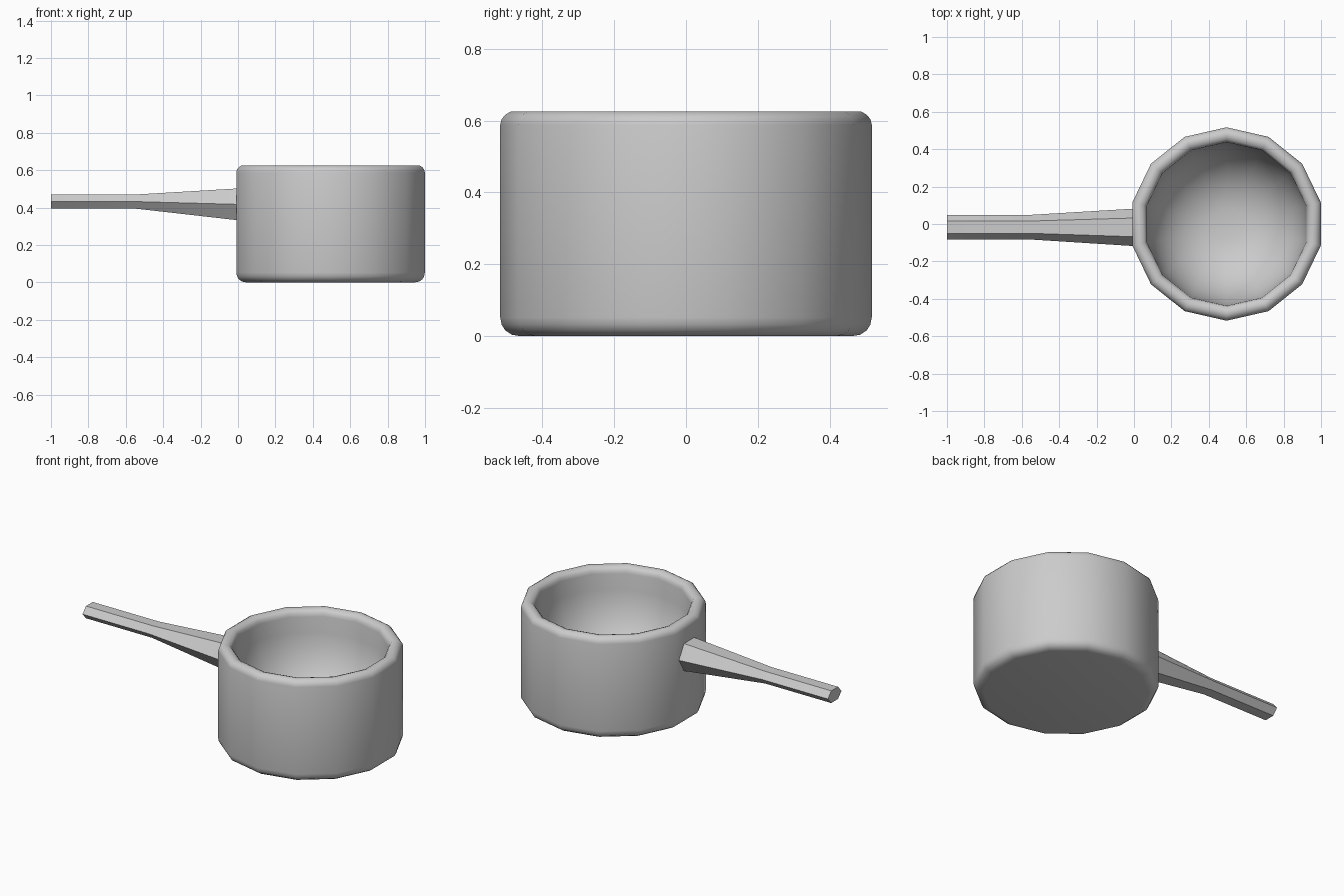
import bpy, bmesh, math
from mathutils import Vector

if "Cube" in bpy.data.objects:
    bpy.data.objects.remove(bpy.data.objects["Cube"])


def make_object(name, rings, caps):
    """Skin a list of equal-length point rings into a smooth-shaded object."""
    bm = bmesh.new()
    loops = [[bm.verts.new(p) for p in ring] for ring in rings]
    n = len(loops[0])
    for a, b in zip(loops, loops[1:]):
        for i in range(n):
            j = (i + 1) % n
            bm.faces.new((a[i], a[j], b[j], b[i]))
    if caps:
        bm.faces.new(loops[0])
        bm.faces.new(loops[-1])
    bmesh.ops.recalc_face_normals(bm, faces=bm.faces)
    mesh = bpy.data.meshes.new(name)
    bm.to_mesh(mesh)
    bm.free()
    obj = bpy.data.objects.new(name, mesh)
    bpy.context.collection.objects.link(obj)
    bpy.context.view_layer.objects.active = obj
    obj.select_set(True)
    bpy.ops.object.shade_smooth_by_angle(angle=math.radians(40))
    obj.select_set(False)
    return obj


def ring(center, radius_a, radius_b, sides, start, axis):
    pts = []
    for i in range(sides):
        t = start + 2 * math.pi * i / sides
        u, v = radius_a * math.cos(t), radius_b * math.sin(t)
        off = (u, v, 0) if axis == 'Z' else (0, u, v)
        pts.append(Vector(center) + Vector(off))
    return pts


# Pot: 14-sided turned body with rounded foot, rolled rim and bowl interior
R, TOP, FLOOR, CX = 0.517, 0.625, 0.10, 0.495
profile = [(0.462, 0.0), (0.485, 0.004), (0.503, 0.016), (0.513, 0.032), (R, 0.052),
           (R, 0.588), (0.513, 0.604), (0.503, 0.616), (0.488, TOP), (0.470, TOP),
           (0.452, 0.618), (0.441, 0.604)]
STEPS, EXP = 10, 2.3
for k in range(STEPS):
    t = math.pi / 2 * k / STEPS
    r = 0.437 * math.cos(t) ** (2 / EXP)
    z = 0.585 - (0.585 - FLOOR) * math.sin(t) ** (2 / EXP)
    profile.append((r, z))
pot = make_object(
    "pot", [ring((CX, 0, z), r, r, 14, math.pi / 2, 'Z') for r, z in profile], True)

# Handle: six-sided bar, flaring toward the pot wall
s = math.sin(math.pi / 3)
sections = [(-1.0, -0.017, 0.432, 0.066, 0.0375), (-0.55, -0.017, 0.432, 0.066, 0.0375),
            (0.0, -0.018, 0.417, 0.10, 0.085)]
handle = make_object(
    "handle", [ring((x, y, z), ry, rz / s, 6, 0, 'X') for x, y, z, ry, rz in sections], True)
